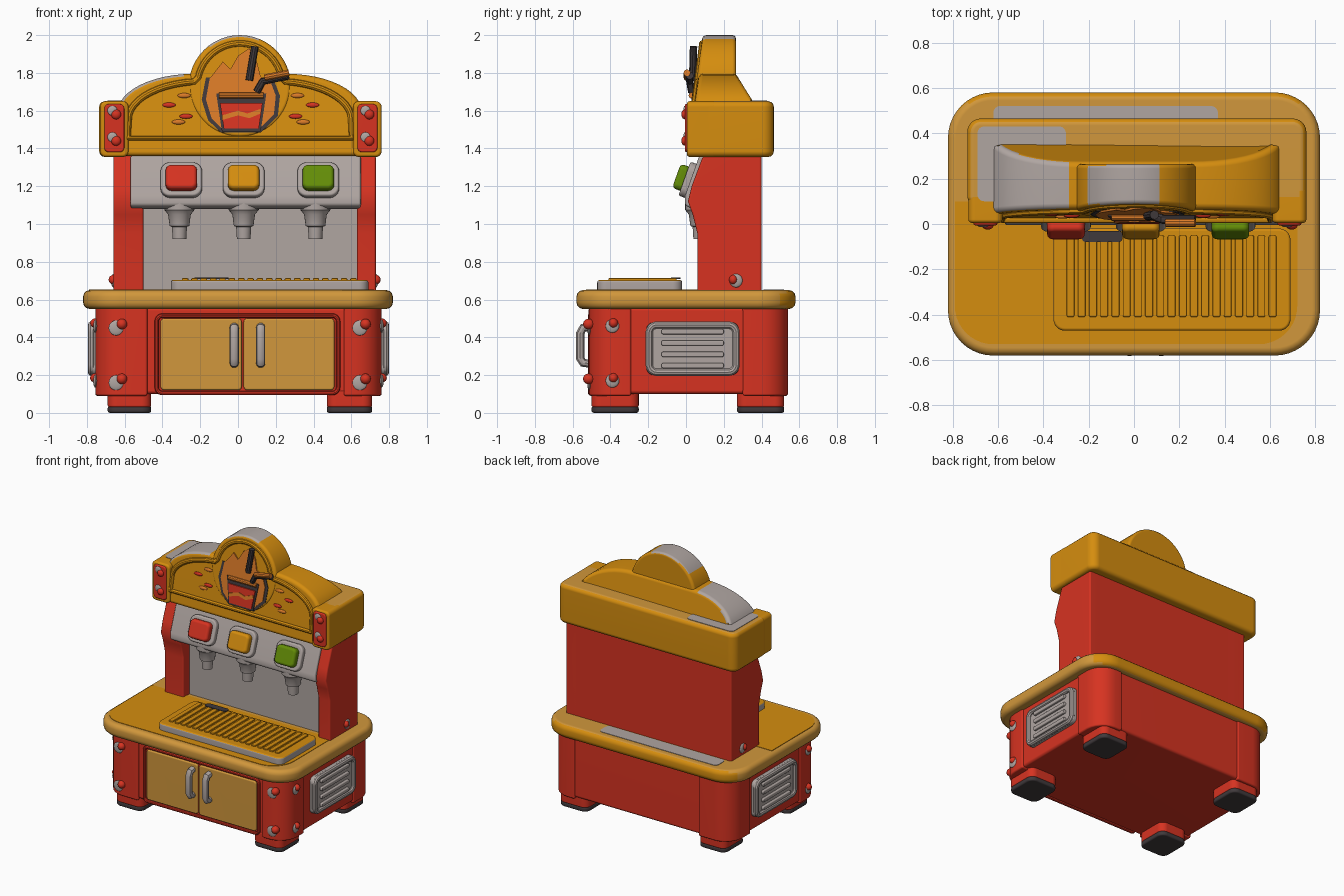
import bpy, bmesh, math
from mathutils import Matrix, Vector

if "Cube" in bpy.data.objects:
    bpy.data.objects.remove(bpy.data.objects["Cube"])


def material(name, r, g, b):
    m = bpy.data.materials.new(name)
    m.use_nodes = True
    col = [(c / 255) ** 2.2 for c in (r, g, b)] + [1]
    m.diffuse_color = col
    m.node_tree.nodes["Principled BSDF"].inputs["Base Color"].default_value = col
    return m


RED = material("red paint", 214, 54, 38)
ORANGE = material("orange paint", 212, 140, 22)
TAN = material("worn tan paint", 208, 150, 62)
GREY = material("warm grey metal", 174, 164, 160)
GREEN = material("green button", 100, 140, 16)
DARK = material("dark rubber", 66, 60, 62)
FLAME = material("flame orange", 218, 122, 44)


def finish(name, bm, mats):
    bmesh.ops.recalc_face_normals(bm, faces=bm.faces)
    me = bpy.data.meshes.new(name)
    bm.to_mesh(me)
    bm.free()
    for m in mats if isinstance(mats, list) else [mats]:
        me.materials.append(m)
    ob = bpy.data.objects.new(name, me)
    bpy.context.collection.objects.link(ob)


def rrect(a0, a1, b0, b1, radii, n=6):
    """Rounded rectangle; radii run from the low-low corner anticlockwise."""
    if not isinstance(radii, (list, tuple)):
        radii = [radii] * 4
    pts = []
    signs = [(-1, -1), (1, -1), (1, 1), (-1, 1)]
    for i, ((sa, sb), r) in enumerate(zip(signs, radii)):
        ca, cb = (a1 - r if sa > 0 else a0 + r), (b1 - r if sb > 0 else b0 + r)
        steps = n if r else 0
        for k in range(steps + 1):
            t = math.pi * (1 + i / 2 + (k / steps / 2 if steps else 0))
            pts.append((ca + r * math.cos(t), cb + r * math.sin(t)))
    return pts


def slab(name, axis, pts, lo, hi, mats, bevel=0.0, shape=None, rule=None, matrix=None):
    """Outline extruded along an axis, then reshaped, rounded and coloured."""
    place = {"x": lambda a, b, d: (d, a, b), "y": lambda a, b, d: (a, d, b),
             "z": lambda a, b, d: (a, b, d)}[axis]
    bm = bmesh.new()
    rings = []
    for end, d in enumerate((lo, hi)):
        ring = []
        for a, b in pts:
            co = Vector(place(a, b, d))
            ring.append(bm.verts.new(shape(co, end) if shape else co))
        rings.append(ring)
    low, high = rings
    bm.faces.new(low)
    bm.faces.new(high)
    for i in range(len(pts)):
        j = (i + 1) % len(pts)
        bm.faces.new((low[i], low[j], high[j], high[i]))
    bmesh.ops.recalc_face_normals(bm, faces=bm.faces)
    if bevel:
        edges = [e for e in bm.edges if e.calc_face_angle(0) > 0.6]
        bmesh.ops.bevel(bm, geom=edges, offset=bevel, segments=3, profile=0.5,
                        affect="EDGES", clamp_overlap=True)
    if rule:
        bm.normal_update()
        for f in bm.faces:
            f.material_index = rule(f.calc_center_median(), f.normal)
    if matrix:
        bm.transform(matrix)
    finish(name, bm, mats)


def tube(name, pts, radius, mat, cyclic=False):
    cu = bpy.data.curves.new(name, "CURVE")
    cu.dimensions = "3D"
    cu.bevel_depth, cu.bevel_resolution, cu.use_fill_caps = radius, 3, True
    sp = cu.splines.new("POLY")
    sp.points.add(len(pts) - 1)
    for p, co in zip(sp.points, pts):
        p.co = (*co, 1)
    sp.use_cyclic_u = cyclic
    tmp = bpy.data.objects.new(name, cu)
    me = bpy.data.meshes.new_from_object(tmp)
    bpy.data.objects.remove(tmp)
    me.materials.clear()
    me.materials.append(mat)
    ob = bpy.data.objects.new(name, me)
    bpy.context.collection.objects.link(ob)


def dome(name, at, size, mat):
    bm = bmesh.new()
    bmesh.ops.create_uvsphere(bm, u_segments=16, v_segments=10, radius=1)
    bm.transform(Matrix.Translation(at) @ Matrix.Diagonal((*size, 1)))
    finish(name, bm, mat)


def lathe(name, profile, centre, mat):
    bm = bmesh.new()
    vs = [bm.verts.new((r, 0, z)) for r, z in profile]
    es = [bm.edges.new(p) for p in zip(vs, vs[1:])]
    bmesh.ops.spin(bm, geom=vs + es, cent=(0, 0, 0), axis=(0, 0, 1), angle=math.tau, steps=24)
    bmesh.ops.remove_doubles(bm, verts=bm.verts, dist=0.0005)
    bm.transform(Matrix.Translation(centre))
    finish(name, bm, mat)


# Cabinet with corner posts, feet and counter
slab("cabinet", "z", rrect(-.745, .75, -.5, .53, .14), .1, .56, RED, .02)
for side, x0, x1, fx0, fx1 in (("right", -.755, -.48, -.69, -.46), ("left", .56, .76, .47, .71)):
    for end, y0, y1, fy0, fy1 in (("front", -.515, -.29, -.5, -.25), ("back", .3, .54, .27, .52)):
        corner = (0 if side == "right" else 1) if end == "front" else (3 if side == "right" else 2)
        radii = [0.0] * 4
        radii[corner] = .14
        slab(f"{side}_{end}_post", "z", rrect(x0, x1, y0, y1, radii), .09, .56, RED, .012)
        slab(f"{side}_{end}_foot", "z", rrect(fx0, fx1, fy0, fy1, .05), .03, .12, RED, .01)
        slab(f"{side}_{end}_sole", "z", rrect(fx0, fx1, fy0, fy1, .05), 0, .036, DARK, .012)
slab("counter", "z", rrect(-.82, .82, -.58, .58, .2, 10), .55, .65, [TAN, ORANGE], .035,
     rule=lambda c, n: int(n.y > .6))
slab("counter_inlay", "z", rrect(-.79, .72, -.53, .1, [.17, .17, 0, 0], 10), .648, .653, ORANGE)
slab("counter_back_wear", "z", rrect(-.62, .37, .41, .52, .03), .648, .653, GREY)

# Doors and handles
for name, x0, x1, hx in (("right", -.41, .02, -.02), ("left", .03, .51, .12)):
    slab(name + "_door", "y", rrect(x0, x1, .12, .5, .02), -.516, -.48, TAN, .01)
    tube(name + "_handle", [(hx, -.5, .26), (hx, -.545, .265), (hx, -.56, .29), (hx, -.56, .42),
                            (hx, -.545, .45), (hx, -.5, .455)], .024, GREY)
tube("door_surround", [(a, -.507, b) for a, b in rrect(-.43, .53, .105, .515, .03)], .012, RED, True)

# Side vents and bolts
for side, s, x in (("right", -1, -.755), ("left", 1, .76)):
    slab(side + "_vent", "x", rrect(-.21, .28, .2, .48, .04), x - .02, x + .02, GREY, .008)
    tube(side + "_vent_rim", [(x + s * .02, a, b) for a, b in rrect(-.195, .265, .215, .465, .04)],
         .02, GREY, True)
    for z in (.25, .31, .37, .43):
        slab(side + "_vent_slat", "x", rrect(-.13, .2, z - .014, z + .014, .01),
             x, x + s * .038, GREY, .006)
    fx = .645 * s + .01
    for z in (.17, .46):
        dome(side + "_front_washer", (fx - .01, -.513, z - .01), (.04, .01, .04), GREY)
        dome(side + "_front_bolt", (fx + .02, -.515, z + .01), (.028, .03, .028), RED)
        dome(side + "_side_washer", (x, -.39, z), (.012, .036, .036), GREY)
        dome(side + "_side_bolt", (x, -.385, z + .015), (.028, .025, .025), RED)
    dome(side + "_column_washer", (.695 * s + .035, .265, .7), (.012, .034, .036), GREY)
    dome(side + "_column_bolt", (.695 * s + .035, .25, .705), (.025, .022, .025), RED)

# Column: back panel, shaped side walls, sloped dispenser panel
slab("column_back", "z", rrect(-.65, .72, .15, .4, 0), .62, 1.4, RED)
slab("splash_panel", "y", rrect(-.52, .65, .62, 1.2, 0), .13, .16, GREY)
wall = [(.4, .62), (.06, .62), (.06, .95), (.035, 1.05), (.01, 1.12), (.03, 1.2), (.09, 1.36), (.4, 1.36)]
slab("right_wall", "x", wall, -.66, -.5, RED, .012)
slab("left_wall", "x", wall, .63, .73, RED, .012)
slab("dispenser_panel", "x", [(.3, 1.1), (.03, 1.08), (-.005, 1.1), (-.005, 1.15), (.07, 1.36), (.3, 1.36)],
     -.57, .65, GREY, .012)

# Buttons and nozzles
tilt = Matrix.Rotation(-.34, 4, "X")
for name, x, mat in (("red", -.3, RED), ("orange", .03, ORANGE), ("green", .425, GREEN)):
    m = Matrix.Translation((x, .02, 1.23)) @ tilt
    slab(name + "_button_frame", "y", rrect(-.11, .11, -.095, .095, .05), -.03, .03, GREY, .012, matrix=m)
    slab(name + "_button", "y", rrect(-.083, .083, -.068, .068, .03), -.075, 0, mat, .02, matrix=m)
for x in (-.31, .03, .41):
    lathe("nozzle", [(0, 1.12), (.08, 1.12), (.08, 1.075), (.06, 1.05), (.052, .99),
                     (.04, .985), (.036, .92), (0, .92)], (x, .075, 0), GREY)

# Drip tray with ribbed grille and a dark spill at its back edge
slab("drip_tray", "z", rrect(-.355, .69, -.47, -.02, .05), .64, .703, [GREY, ORANGE], .012,
     rule=lambda c, n: int(n.z > .6))
for i in range(19):
    x = -.28 + i * .0495
    slab("grille_rib", "z", rrect(x - .017, x + .017, -.41, -.05, .008, 3), .7, .713, ORANGE, .004)
slab("tray_spill", "z", rrect(-.23, -.05, -.08, -.03, .02), .708, .716, DARK)

# Head box and end plates
slab("head_box", "z", rrect(-.735, .76, .09, .465, [0, 0, .06, .06]), 1.355, 1.65, [ORANGE, TAN], .03,
     rule=lambda c, n: int(n.z > .8))
slab("head_top_wear", "z", rrect(-.69, -.3, .1, .43, .03), 1.648, 1.653, GREY)
for s in (-1, 1):
    x = .67 * s + .015
    slab("head_end_block", "y", rrect(x - .075, x + .075, 1.355, 1.65, .03), .005, .16, ORANGE, .015)
    slab("head_end_plate", "y", rrect(x - .053, x + .053, 1.38, 1.635, .025), -.006, .05, RED, .008)
    for z in (1.44, 1.58):
        dome("head_bolt", (x + .01, -.005, z), (.026, .02, .026), RED)
        dome("head_washer", (x - .01, -.006, z + .02), (.026, .008, .026), GREY)


# Sign: tilted front, sloping back
def front(z):
    return .015 + .13 * max(0, z - 1.4)


def arch_shape(co, end):
    slope = min(max(co.z - 1.65, 0), .15)
    return Vector((co.x, .36 - .6 * slope if end else front(co.z), co.z))


def crown_shape(co, end):
    return Vector((co.x, .265 if end else front(co.z) - .005, co.z))


def arch_line(cx, w, base, top, r, crowned):
    """Low arch with rounded shoulders, optionally with a round crown rising from it."""
    right = [(w, base)]
    for k in range(13):
        t = math.pi / 2 * k / 12
        right.append((w - .4 + .4 * math.cos(t), top - .2 + .2 * math.sin(t)))
    if crowned:
        t0 = math.asin((top - 1.73) / r)
        for k in range(17):
            t = t0 + (math.pi / 2 - t0) * k / 16
            right.append((r * math.cos(t), 1.73 + r * math.sin(t)))
        right = [p for p in right if p[1] != top or p[0] > r]
    left = [(-x, z) for x, z in reversed(right) if x > .001]
    return [(cx + x, z) for x, z in right + left]


slab("sign_arch", "y", arch_line(.01, .645, 1.36, 1.795, .27, False), 0, 1, [ORANGE, GREY], .025,
     arch_shape, lambda c, n: int(c.x < -.3 and n.z > .45))
circle = [(.01 + .27 * math.cos(i * math.tau / 48), 1.73 + .27 * math.sin(i * math.tau / 48)) for i in range(48)]
slab("sign_crown", "y", circle, 0, 1, [ORANGE, GREY], .02,
     crown_shape, lambda c, n: int(-.21 < c.x < .1 and n.z > .6))
tube("sign_rim", [(x, front(z), z) for x, z in arch_line(.01, .59, 1.455, 1.755, .225, True)], .018, ORANGE, True)


# Flame and drink ornament
def plate(name, pts, depth, mat):
    slab(name, "y", pts, 0, 1, mat, 0, lambda c, e: Vector((c.x, front(c.z) - (0 if e else depth), c.z)))


flame = [(-.08, 1.5), (.11, 1.5), (.19, 1.58), (.2, 1.68), (.17, 1.76), (.12, 1.78), (.1, 1.86),
         (.06, 1.93), (0, 1.89), (-.04, 1.82), (-.08, 1.86), (-.15, 1.77), (-.17, 1.66), (-.14, 1.56)]
edge = [(.015 + (x - .015) * 1.12, 1.69 + (z - 1.69) * 1.08) for x, z in flame if z < 1.78]
plate("flame_edge", edge, .009, DARK)
plate("flame", flame, .014, FLAME)
plate("cup_edge", [(-.115, 1.69), (.15, 1.69), (.12, 1.49), (-.085, 1.49)], .02, DARK)
plate("cup", [(-.095, 1.64), (.13, 1.64), (.11, 1.505), (-.075, 1.505)], .028, RED)
plate("cup_wave", [(-.085, 1.55), (0, 1.575), (.06, 1.56), (.12, 1.585), (.12, 1.61), (.05, 1.585),
                   (0, 1.6), (-.085, 1.575)], .032, FLAME)
tube("cup_rim", [(-.1, .03, 1.68), (.135, .03, 1.68)], .016, FLAME)
tube("tall_straw", [(.06, .035, 1.76), (.09, .04, 1.94)], .02, DARK)
tube("bent_straw_shade", [(.1, .03, 1.7), (.13, .02, 1.755), (.27, .02, 1.785)], .02, DARK)
tube("bent_straw", [(.14, .005, 1.775), (.27, .005, 1.8)], .018, FLAME)
for s in (-1, 1):
    for dx, z, mat in ((.3, 1.68, FLAME), (.38, 1.63, RED), (.29, 1.57, RED), (.33, 1.54, FLAME)):
        dome("spark", (.015 + s * dx, front(z), z), (.035, .01, .013), mat)

# Soft shading with crisp edges
bpy.ops.object.select_all(action="DESELECT")
for ob in bpy.context.scene.objects:
    if ob.type == "MESH":
        ob.select_set(True)
        bpy.context.view_layer.objects.active = ob
bpy.ops.object.shade_smooth_by_angle(angle=math.radians(35))
for ob in bpy.context.selected_objects:
    ob.modifiers.new("even_shading", "WEIGHTED_NORMAL").keep_sharp = True
